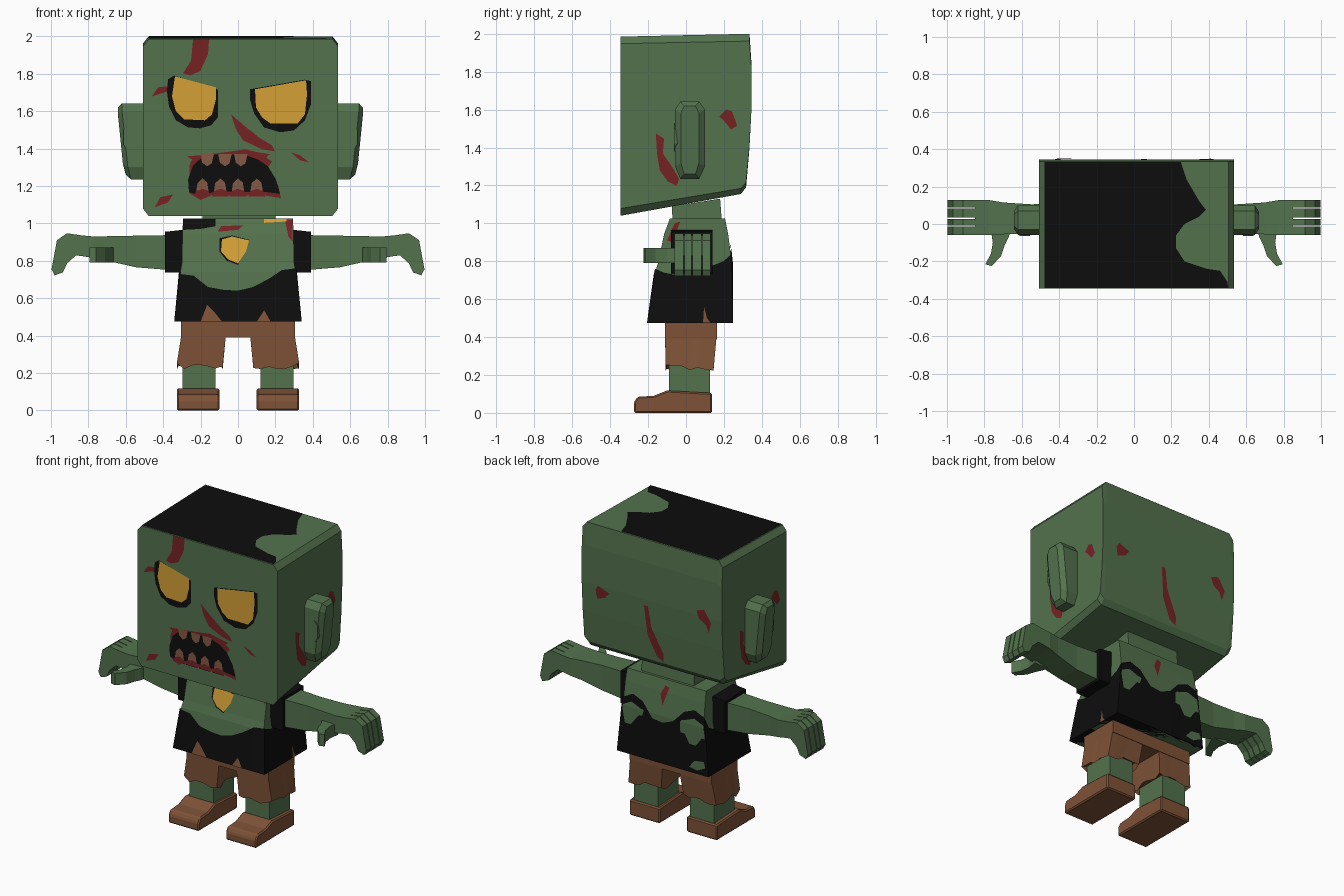
import bpy, bmesh, math, random
from mathutils import Vector

random.seed(4)

def srgb(r, g, b):
    return tuple(((c / 255 + 0.055) / 1.055) ** 2.4 if c > 10 else c / 3294 for c in (r, g, b)) + (1,)

def material(name, *rgb):
    m = bpy.data.materials.new(name)
    m.diffuse_color = srgb(*rgb)
    return m

SKIN = material("green skin", 83, 114, 77)
BLACK = material("black cloth", 13, 13, 13)
BROWN = material("brown leather", 126, 82, 55)
RED = material("dark red", 118, 34, 36)
YELLOW = material("yellow", 212, 160, 54)
TOOTH = material("dull tooth", 133, 90, 68)

def finish(name, bm, mat):
    me = bpy.data.meshes.new(name)
    bm.to_mesh(me)
    bm.free()
    me.materials.append(mat)
    ob = bpy.data.objects.new(name, me)
    bpy.context.collection.objects.link(ob)
    return ob

def loft(name, rings, mat, caps=(True, True)):
    """Skin a list of equal-length point rings."""
    bm = bmesh.new()
    vs = [[bm.verts.new(p) for p in r] for r in rings]
    n = len(vs[0])
    for a, b in zip(vs, vs[1:]):
        for i in range(n):
            bm.faces.new((a[i], a[(i + 1) % n], b[(i + 1) % n], b[i]))
    if caps[0]:
        bm.faces.new(vs[0])
    if caps[1]:
        bm.faces.new(vs[-1])
    bmesh.ops.recalc_face_normals(bm, faces=bm.faces[:])
    return finish(name, bm, mat)

def prism(name, pts, axis, a, b, mat):
    """Extrude a 2D outline along an axis (other two axes in x, y, z order)."""
    def at(p, w):
        q = list(p)
        q.insert("xyz".index(axis), w)
        return q
    return loft(name, [[at(p, w) for p in pts] for w in (a, b)], mat)

def rect(x0, x1, y0, y1, z, n=1):
    """Rectangle ring from the front left corner; z is a number or one value per point."""
    c = [(x0, y0), (x1, y0), (x1, y1), (x0, y1)]
    out = []
    for k in range(4):
        (ax, ay), (bx, by) = c[k], c[(k + 1) % 4]
        for i in range(n):
            t = i / n
            zz = z if isinstance(z, (int, float)) else z[k * n + i]
            out.append((ax + (bx - ax) * t, ay + (by - ay) * t, zz))
    return out

def paint(name, polys, mat, place, facing, levels=()):
    """Thin painted shapes laid on a surface by a mapping function."""
    bm = bmesh.new()
    for p in polys:
        bm.faces.new([bm.verts.new((u, v, 0)) for u, v in p])
    bmesh.ops.triangulate(bm, faces=bm.faces[:])
    for lv in levels:
        bmesh.ops.bisect_plane(bm, geom=bm.verts[:] + bm.edges[:] + bm.faces[:],
                               plane_co=(0, lv, 0), plane_no=(0, 1, 0))
    for v in bm.verts:
        v.co = place(v.co.x, v.co.y)
    bm.normal_update()
    for f in bm.faces:
        if f.normal.dot(Vector(facing)) < 0:
            f.normal_flip()
    return finish(name, bm, mat)

def interp(table, z):
    z = min(max(z, table[0][0]), table[-1][0])
    for a, b in zip(table, table[1:]):
        if z <= b[0]:
            t = (z - a[0]) / (b[0] - a[0])
            return [p + (q - p) * t for p, q in zip(a[1:], b[1:])]

# Head: side profile lofted across x with chamfered ends
side = [(-.345, 1.04), (-.345, 1.985), (.335, 2.0), (.345, 1.85), (.345, 1.6),
        (.335, 1.4), (.317, 1.19), (.29, 1.155)]
inner = [(y, 1.52 + (z - 1.52) * .92) for y, z in side]
loft("head", [[(x, y, z) for y, z in p] for x, p in
              ((-.508, inner), (-.478, side), (.505, side), (.535, inner))], SKIN)

# Hair on the flat top
hair = [(-.476, -.343), (-.476, .332), (.25, .332), (.28, .24), (.35, .12), (.385, .075), (.35, .04),
        (.27, 0), (.225, -.06), (.225, -.13), (.27, -.2), (.33, -.22), (.39, -.24), (.46, -.25),
        (.5, -.31), (.503, -.343)]
paint("hair", [hair], BLACK, lambda x, y: (x, y, 1.988 + .015 * (y + .345) / .68), (0, 0, 1))

# Face paint, in layers
def face(off):
    return lambda x, z: (x, -.345 - off, z)

def front(name, polys, mat, off):
    paint(name, polys, mat, face(off), (0, -1, 0))

front("face_wounds", [
    [(-.24, 1.984), (-.155, 1.984), (-.16, 1.904), (-.203, 1.813), (-.257, 1.791), (-.294, 1.802), (-.251, 1.87)],
    [(-.46, 1.679), (-.428, 1.727), (-.374, 1.733), (-.374, 1.706)],
    [(-.037, 1.583), (.037, 1.519), (.118, 1.455), (.182, 1.417), (.198, 1.385), (.128, 1.396),
     (.027, 1.444), (-.011, 1.503)],
    [(.283, 1.38), (.332, 1.364), (.38, 1.326), (.332, 1.337)],
    [(-.444, 1.086), (-.417, 1.139), (-.348, 1.155), (-.374, 1.112)],
    [(-.26, 1.31), (-.246, 1.342), (-.273, 1.358), (-.203, 1.364), (-.12, 1.374), (-.032, 1.385),
     (.037, 1.396), (.107, 1.38), (.171, 1.37), (.15, 1.352), (.182, 1.33), (.16, 1.3), (.215, 1.2),
     (.23, 1.135), (.1, 1.155), (0, 1.145), (-.13, 1.155), (-.2, 1.125), (-.26, 1.16)]], RED, .002)
front("mouth_and_eye_sockets", [
    [(-.262, 1.166), (-.267, 1.235), (-.24, 1.31), (-.187, 1.358), (-.112, 1.369), (.027, 1.369),
     (.107, 1.342), (.16, 1.305), (.203, 1.235), (.225, 1.158), (.128, 1.17), (0, 1.165), (-.1, 1.175), (-.2, 1.15)],
    [(-.374, 1.77), (-.342, 1.79), (-.107, 1.715), (-.107, 1.567), (-.144, 1.524), (-.203, 1.508),
     (-.267, 1.513), (-.332, 1.551), (-.369, 1.626), (-.38, 1.706)],
    [(.064, 1.717), (.358, 1.768), (.39, 1.76), (.39, 1.636), (.358, 1.551), (.299, 1.497),
     (.225, 1.487), (.139, 1.513), (.086, 1.588), (.064, 1.663)]], BLACK, .004)
front("eyes", [
    [(-.337, 1.786), (-.118, 1.727), (-.118, 1.663), (-.139, 1.583), (-.176, 1.551), (-.289, 1.556),
     (-.332, 1.599), (-.353, 1.679)],
    [(.091, 1.717), (.364, 1.765), (.369, 1.69), (.358, 1.583), (.32, 1.535), (.171, 1.535),
     (.128, 1.567), (.096, 1.62)]], YELLOW, .006)

def tooth(x, z0, z1, w):
    return [(x - w, z0), (x - w * .75, z0 + (z1 - z0) * .7), (x, z1),
            (x + w * .7, z0 + (z1 - z0) * .75), (x + w, z0)]

teeth = [(x, 1.155, 1.24) for x in (-.19, -.095, .0, .1)] + [(x, 1.37, 1.305) for x in (-.165, -.07, .015)]
front("teeth", [tooth(x, a, b, .036) for x, a, b in teeth], TOOTH, .006)
front("gums", [tooth(x, a - .012, b - .055, .045) for x, a, b in teeth[:4]], RED, .008)

# Wounds on the sides and back of the head
long_cut = [(-.159, 1.474), (-.116, 1.447), (-.122, 1.368), (-.074, 1.299), (-.037, 1.235),
            (-.048, 1.198), (-.095, 1.22), (-.138, 1.278), (-.153, 1.368)]
blob = [(.175, 1.564), (.212, 1.601), (.243, 1.59), (.27, 1.516), (.238, 1.495), (.2, 1.542)]
for s, x in ((1, .538), (-1, -.511)):
    paint("side_wounds", [long_cut, blob], RED, lambda y, z: (x, y * s, z), (s, 0, 0))
back_table = [(z, y) for y, z in reversed(side[2:7])]
paint("back_wounds", [
    [(.43, 1.57), (.41, 1.6), (.33, 1.57), (.36, 1.53), (.42, 1.51)],
    [(.07, 1.56), (.04, 1.56), (.02, 1.42), (-.06, 1.26), (-.06, 1.2), (-.01, 1.23), (.05, 1.36)],
    [(-.32, 1.63), (-.38, 1.65), (-.43, 1.57), (-.41, 1.5), (-.39, 1.55), (-.34, 1.58)]],
    RED, lambda x, z: (x, interp(back_table, z)[0] + .004, z), (0, 1, 0), (1.4, 1.6))

# Ears
octo = [(-.03, 1.235), (.07, 1.235), (.1, 1.3), (.1, 1.6), (.07, 1.642), (-.03, 1.642), (-.058, 1.6), (-.058, 1.3)]
for s in (1, -1):
    def ear_x(z, d):
        return .013 + s * (.655 - d - max(0, 1.42 - z) * .26)
    small = [(.02 + (y - .02) * .6, 1.45 + (z - 1.45) * .88) for y, z in octo]
    loft("ear", [[(.013 + s * .49, y, z) for y, z in octo], [(ear_x(z, .022), y, z) for y, z in octo],
                 [(ear_x(z, 0), y, z) for y, z in small]], SKIN)
    prism("ear_lobe", [(.013 + s * x, z) for x, z in ((.57, 1.42), (.6, 1.38), (.625, 1.42), (.625, 1.5),
                                                     (.6, 1.53), (.57, 1.5))], "y", -.064, 0, SKIN)

# Neck and torso: rows of height, half width, front, back
rows = [(.474, .335, -.2, .243), (.74, .308, -.163, .243), (.79, .30, -.148, .243),
        (.945, .297, -.115, .222), (1.025, .294, -.085, .206)]
prism("neck", [(-.07, 1.0), (.19, 1.0), (.18, 1.13), (-.075, 1.09)], "x", -.19, .2, SKIN)
loft("torso", [rect(-w, w, a, b, z) for z, w, a, b in rows], SKIN)

# Torn shirt: jagged top edge, following the torso
tops = [.73, .72, .66, .645, .64, .66, .70, .75, .76, .74, .73, .73, .74, .77, .78, .8,
        .84, .88, .85, .76, .75, .78, .86, .89, .86, .78, .75, .74, .73, .73, .72, .73]
base = rect(-.341, .341, -.206, .249, .474, 8)
rim = []
for i, z in enumerate(tops):
    w, a, b = interp(rows, z)
    p = rect(-w - .006, w + .006, a - .006, b + .006, z, 8)[i]
    rim.append(p)
loft("shirt", [base, rim], BLACK, (True, False))

def chest(off):
    return lambda x, z: (x, interp(rows, z)[1] - off, z)

def on_chest(name, polys, mat, off):
    paint(name, polys, mat, chest(off), (0, -1, 0), [r[0] for r in rows])

on_chest("shirt_strap", [[(-.293, 1.022), (-.12, 1.022), (-.12, .985), (-.2, .97), (-.293, .965)]], BLACK, .004)
on_chest("chest_spot_rim", [[(-.1, .92), (-.032, .935), (.06, .912), (0, .778), (-.06, .8), (-.1, .85)]], BLACK, .003)
on_chest("chest_spot", [[(-.086, .914), (-.032, .93), (.059, .909), (.043, .85), (0, .786), (-.053, .807),
                         (-.091, .85)], [(.14, 1.003), (.14, 1.022), (.26, 1.022), (.26, 1.01)]], YELLOW, .005)
on_chest("chest_wounds", [[(-.11, .955), (-.09, .985), (.03, .99), (.0, .965)],
                          [(.25, 1.02), (.292, 1.02), (.292, .9), (.27, .93)]], RED, .004)
on_chest("shirt_tears", [[(-.2, .474), (-.165, .565), (-.13, .53), (-.085, .474)],
                         [(.1, .474), (.14, .535), (.175, .474)]], BROWN, .009)
paint("side_tear", [[(.09, .476), (.095, .56), (.11, .5), (.13, .476)]], BROWN,
      lambda y, z: (interp(rows, z)[0] + .009, y, z), (1, 0, 0))
paint("shirt_hole", [[(-.2, .51), (-.24, .56), (-.31, .57), (-.32, .53), (-.26, .5)]], SKIN,
      lambda x, z: (x, .253, z), (0, 1, 0))
paint("shoulder_wound", [[(-.1, .91), (-.06, 1.0), (-.03, 1.01), (-.07, .9)]], RED,
      lambda y, z: (.301, y, z), (1, 0, 0))
paint("upper_back_wound", [[(.03, .93), (.0, .99), (-.03, .98), (.01, .86)]], RED,
      lambda x, z: (x, interp(rows, z)[2] + .004, z), (0, 1, 0), [r[0] for r in rows])

hand_outline = [(.80, .93), (.914, .947), (.968, .91), (.997, .754), (.98, .722), (.936, .738),
                (.914, .786), (.866, .829), (.80, .82)]
thumb_outline = [(.66, -.03), (.67, -.07), (.69, -.11), (.71, -.17), (.76, -.225), (.795, -.215),
                 (.765, -.16), (.755, -.1), (.765, -.03)]
shoe_outline = [(-.275, 0), (-.275, .055), (-.255, .085), (-.17, .09), (-.1, .118), (.138, .105), (.138, 0)]
for s in (1, -1):
    # Sleeve, arm and hand
    loft("sleeve", [[(s * x, y, z) for y, z in ((-.08, a), (.14, a), (.14, b), (-.08, b))]
                    for x, a, b in ((.27, .735, .968), (.39, .738, .955))], BLACK)
    loft("arm", [[(s * x, y, z) for y, z in ((y0, a), (y1, a), (y1, b), (y0, b))]
                 for x, y0, y1, a, b in ((.36, -.06, .115, .75, .937), (.545, -.05, .105, .765, .934),
                                         (.7, -.055, .115, .8, .931), (.775, -.06, .128, .815, .93),
                                         (.85, -.06, .128, .828, .937))], SKIN)
    for y0, y1 in ((-.06, -.014), (-.008, .028), (.034, .082), (.088, .128)):
        prism("finger", [(s * x, z) for x, z in hand_outline], "y", y0, y1, SKIN)
    prism("thumb", [(s * x, y) for x, y in thumb_outline], "z", .79, .87, SKIN)

    # Short trouser leg with a ragged hem
    hem = [.235 + random.uniform(-.018, .022) for _ in range(24)]
    x0, x1 = sorted((s * .082, s * .327))
    u0, u1 = sorted((s * .066, s * .305))
    loft("trouser_leg", [rect(u0, u1, -.11, .165, .49, 6), rect(u0, u1, -.11, .16, .39, 6),
                         rect(x0, x1, -.108, .145, hem, 6), rect(x0 + .02, x1 - .02, -.095, .13, .26, 6)], BROWN)
    # Shin and shoe
    x0, x1 = sorted((s * .12, s * .298))
    loft("shin", [rect(x0, x1, -.09, .127, z) for z in (.09, .3)], SKIN)
    shoe = prism("shoe", shoe_outline, "x", s * .1, s * .327, BROWN)
    bev = shoe.modifiers.new("soft edge", "BEVEL")
    bev.width, bev.segments = .008, 1

# Trouser seat
loft("trouser_seat", [rect(-.305, .305, -.11, .163, z) for z in (.39, .49)], BROWN)
